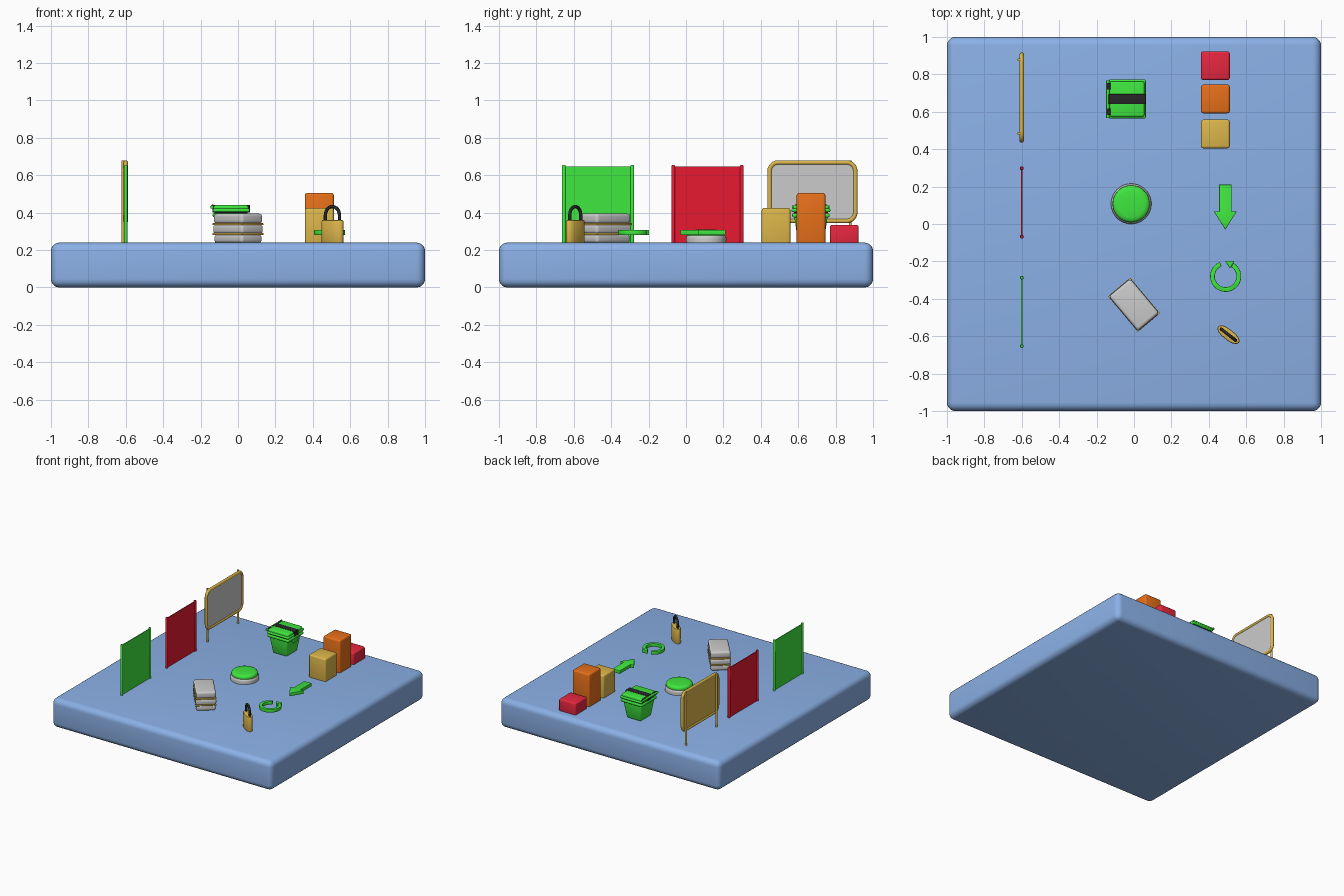
import bpy, bmesh, math
from mathutils import Matrix, Vector

if "Cube" in bpy.data.objects:
    bpy.data.objects.remove(bpy.data.objects["Cube"])


def mat(name, r, g, b):
    m = bpy.data.materials.new(name)
    m.diffuse_color = (r, g, b, 1)
    m.use_nodes = True
    m.node_tree.nodes["Principled BSDF"].inputs["Base Color"].default_value = m.diffuse_color
    return m


BLUE = mat("blue", 0.26, 0.44, 0.80)
GREEN = mat("green", 0.05, 0.80, 0.05)
RED = mat("red", 0.80, 0.01, 0.03)
CRIMSON = mat("crimson", 0.80, 0.02, 0.05)
GOLD = mat("gold", 0.72, 0.47, 0.07)
ORANGE = mat("orange", 0.80, 0.16, 0.01)
DARK = mat("dark", 0.02, 0.02, 0.02)
TOP = 0.24  # upper face of the base


def finish(ob, name, m=None):
    ob.name = name
    if m:
        ob.data.materials.append(m)
    bpy.ops.object.select_all(action='DESELECT')
    ob.select_set(True)
    bpy.context.view_layer.objects.active = ob
    bpy.ops.object.shade_smooth_by_angle(angle=math.radians(40))
    return ob


def from_bm(bm, name, m=None):
    bmesh.ops.recalc_face_normals(bm, faces=bm.faces[:])
    me = bpy.data.meshes.new(name)
    bm.to_mesh(me)
    bm.free()
    ob = bpy.data.objects.new(name, me)
    bpy.context.collection.objects.link(ob)
    return finish(ob, name, m)


def box(name, lo, hi, m=None, bevel=0.0, seg=3, rot=0.0, taper=1.0):
    """Box between two corners, rotated about its centre; taper scales the bottom."""
    lo, hi = Vector(lo), Vector(hi)
    c, s = (lo + hi) / 2, hi - lo
    bm = bmesh.new()
    bmesh.ops.create_cube(bm, size=1, matrix=Matrix.Diagonal((*s, 1)))
    for v in bm.verts:
        if v.co.z < 0:
            v.co.x *= taper
            v.co.y *= taper
    if bevel:
        bmesh.ops.bevel(bm, geom=bm.edges[:], offset=bevel, segments=seg, profile=0.5, affect='EDGES')
    bm.transform(Matrix.Translation(c) @ Matrix.Rotation(rot, 4, 'Z'))
    return from_bm(bm, name, m)


def lathe(name, prof, loc, m=None, n=48):
    """Revolve (radius, z) points; both ends are capped."""
    bm = bmesh.new()
    rings = [[bm.verts.new((loc[0] + r * math.cos(2 * math.pi * i / n),
                            loc[1] + r * math.sin(2 * math.pi * i / n), z)) for i in range(n)]
             for r, z in prof]
    for a, b in zip(rings, rings[1:]):
        for i in range(n):
            bm.faces.new((a[i], a[(i + 1) % n], b[(i + 1) % n], b[i]))
    bm.faces.new(rings[0])
    bm.faces.new(rings[-1])
    return from_bm(bm, name, m)


def extrude(name, pts, z0, z1, m=None, bevel=0.0, mtx=None):
    """Vertical prism on an xy outline."""
    bm = bmesh.new()
    f = bm.faces.new([bm.verts.new((x, y, z0)) for x, y in pts])
    r = bmesh.ops.extrude_face_region(bm, geom=[f])
    for v in r['geom']:
        if isinstance(v, bmesh.types.BMVert):
            v.co.z = z1
    if bevel:
        caps = [e for e in bm.edges if abs(e.verts[0].co.z - e.verts[1].co.z) < 1e-6]
        bmesh.ops.bevel(bm, geom=caps, offset=bevel, segments=2, profile=0.5, affect='EDGES')
    if mtx:
        bm.transform(mtx)
    return from_bm(bm, name, m)


def tube(name, pts, radius, m=None, cyclic=False):
    cu = bpy.data.curves.new(name, 'CURVE')
    cu.dimensions = '3D'
    cu.bevel_depth = radius
    cu.bevel_resolution = 3
    cu.use_fill_caps = True
    sp = cu.splines.new('POLY')
    sp.points.add(len(pts) - 1)
    for p, q in zip(sp.points, pts):
        p.co = (*q, 1)
    sp.use_cyclic_u = cyclic
    ob = bpy.data.objects.new(name, cu)
    bpy.context.collection.objects.link(ob)
    bpy.ops.object.select_all(action='DESELECT')
    ob.select_set(True)
    bpy.context.view_layer.objects.active = ob
    bpy.ops.object.convert(target='MESH')
    return finish(bpy.context.view_layer.objects.active, name, m)


def rounded(cx, cy, hx, hy, r, n=6):
    out = []
    for k, (sx, sy) in enumerate(((1, 1), (-1, 1), (-1, -1), (1, -1))):
        for i in range(n + 1):
            a = math.pi / 2 * (k + i / n)
            out.append((cx + sx * (hx - r) + r * math.cos(a), cy + sy * (hy - r) + r * math.sin(a)))
    return out


# base slab
box("base", (-1, -1, 0), (1, 1, TOP), BLUE, bevel=0.045, seg=5)

# two banner gates: posts, lower sheet, top band
for name, y0, m in (("red_gate", 0.115, RED), ("green_gate", -0.47, GREEN)):
    for s in (-1, 1):
        y = y0 + s * 0.183
        lathe(name + "_post", [(0.010, TOP - 0.01), (0.010, 0.65), (0.007, 0.655)], (-0.6, y), m, 16)
    box(name + "_sheet", (-0.602, y0 - 0.18, TOP), (-0.598, y0 + 0.18, 0.56), m)
    box(name + "_band", (-0.603, y0 - 0.18, 0.555), (-0.597, y0 + 0.18, 0.648), m)

# notice board: tube frame, front panel, backing, legs
outline = rounded(0.676, 0.512, 0.229, 0.156, 0.045)
tube("board_frame", [(-0.6, y, z) for y, z in outline], 0.0125, GOLD, True)
to_wall = Matrix(((0, 0, 1, 0), (1, 0, 0, 0), (0, 1, 0, 0), (0, 0, 0, 1)))
extrude("board_panel", outline, -0.600, -0.594, None, mtx=to_wall)
extrude("board_backing", outline, -0.606, -0.600, GOLD, mtx=to_wall)
for y in (0.484, 0.878):
    tube("board_leg", [(-0.615, y, TOP - 0.01), (-0.615, y, 0.678)], 0.008, GOLD)

# three blocks
for name, y0, z1, m in (("red_block", 0.77, 0.335, CRIMSON), ("orange_block", 0.592, 0.505, ORANGE),
                        ("yellow_block", 0.405, 0.425, GOLD)):
    box(name, (0.358, y0, TOP - 0.01), (0.512, y0 + 0.153, z1), m, bevel=0.012)

# waste bin: tapered body, rim, two-step lid, dark stripe, hinges, clasp
BX, BY = -0.04, 0.668
box("bin_body", (BX - 0.085, BY - 0.09, TOP), (BX + 0.085, BY + 0.09, 0.385), GREEN, 0.012, taper=0.76)
box("bin_rim", (BX - 0.095, BY - 0.1, 0.375), (BX + 0.1, BY + 0.1, 0.397), GREEN, 0.008)
box("bin_lid", (BX - 0.095, BY - 0.104, 0.403), (BX + 0.103, BY + 0.104, 0.422), GREEN, 0.008)
box("bin_lid_top", (BX - 0.09, BY - 0.095, 0.41), (BX + 0.095, BY + 0.095, 0.440), GREEN, 0.01)
box("bin_stripe", (BX - 0.096, BY - 0.027, 0.40), (BX + 0.104, BY + 0.027, 0.442), DARK, 0.004)
box("bin_seal", (BX - 0.085, BY - 0.09, 0.39), (BX + 0.09, BY + 0.09, 0.41), DARK)
box("bin_clasp", (BX + 0.08, BY - 0.025, 0.345), (BX + 0.1, BY + 0.025, 0.38), GREEN, 0.005)
tube("bin_hinge_bar", [(BX - 0.1, BY - 0.1, 0.43), (BX - 0.1, BY + 0.1, 0.43)], 0.009, GREEN)
for s in (-1, 1):
    tube("bin_hinge", [(BX - 0.095, BY + s * 0.05, 0.433), (BX - 0.095, BY + s * 0.085, 0.433)], 0.010, DARK)

# push button: stepped grey collar and green cap
BC = (-0.015, 0.108)
lathe("button_collar", [(0.106, TOP - 0.01), (0.108, 0.262), (0.106, 0.272), (0.100, 0.278)], BC)
lathe("button_cap", [(0.096, 0.27), (0.099, 0.285), (0.098, 0.295), (0.090, 0.304), (0.072, 0.308), (0.03, 0.31)], BC, GREEN)

# stack of three cushions with gold trims
ROT = math.radians(-50)
SX, SY = 0.0, -0.432
for i, (z0, z1, w) in enumerate(((TOP - 0.002, 0.285, 0.95), (0.287, 0.337, 1.0), (0.341, 0.395, 0.97))):
    box("stack_layer", (SX - 0.124 * w, SY - 0.077 * w, z0), (SX + 0.124 * w, SY + 0.077 * w, z1),
        None, 0.016, 4, ROT)
for z in (0.286, 0.339):
    box("stack_trim", (SX - 0.123, SY - 0.077, z - 0.005), (SX + 0.123, SY + 0.077, z + 0.005), GOLD, 0.003, 2, ROT)

# padlock: lens-shaped body and dark shackle
LA = math.radians(-38)
place = Matrix.Translation((0.505, -0.592, 0)) @ Matrix.Rotation(LA, 4, 'Z')
lens = [(0.070 * math.copysign(abs(math.cos(t)) ** 0.75, math.cos(t)), 0.028 * math.sin(t))
        for t in (2 * math.pi * i / 32 for i in range(32))]
extrude("lock_body", lens, TOP - 0.005, 0.36, GOLD, 0.007, place)
bow = [(-0.048, 0, 0.34), (-0.048, 0, 0.385)]
bow += [(-0.048 * math.cos(math.pi * i / 12), 0, 0.385 + 0.048 * math.sin(math.pi * i / 12)) for i in range(1, 13)]
bow += [(0.048, 0, 0.34)]
tube("lock_shackle", [place @ Vector(p) for p in bow], 0.009, DARK)

# straight arrow
AX = 0.488
extrude("straight_arrow", [(AX - 0.033, 0.21), (AX - 0.033, 0.068), (AX - 0.062, 0.068), (AX, -0.03),
                           (AX + 0.062, 0.068), (AX + 0.033, 0.068), (AX + 0.033, 0.21)], 0.281, 0.308, GREEN, 0.003)

# turning arrow: open ring with a head
RX, RY = 0.49, -0.28
angs = [math.radians(112 + 308 * i / 36) for i in range(37)]
ring = [(RX + 0.083 * math.cos(a), RY + 0.083 * math.sin(a)) for a in angs]
ring += [(RX + 0.058 * math.cos(a), RY + 0.058 * math.sin(a)) for a in reversed(angs)]
extrude("turn_arrow_ring", ring, 0.281, 0.308, GREEN, 0.003)
extrude("turn_arrow_head", [(0.487, -0.197), (0.513, -0.238), (0.537, -0.197)], 0.281, 0.308, GREEN, 0.003)
